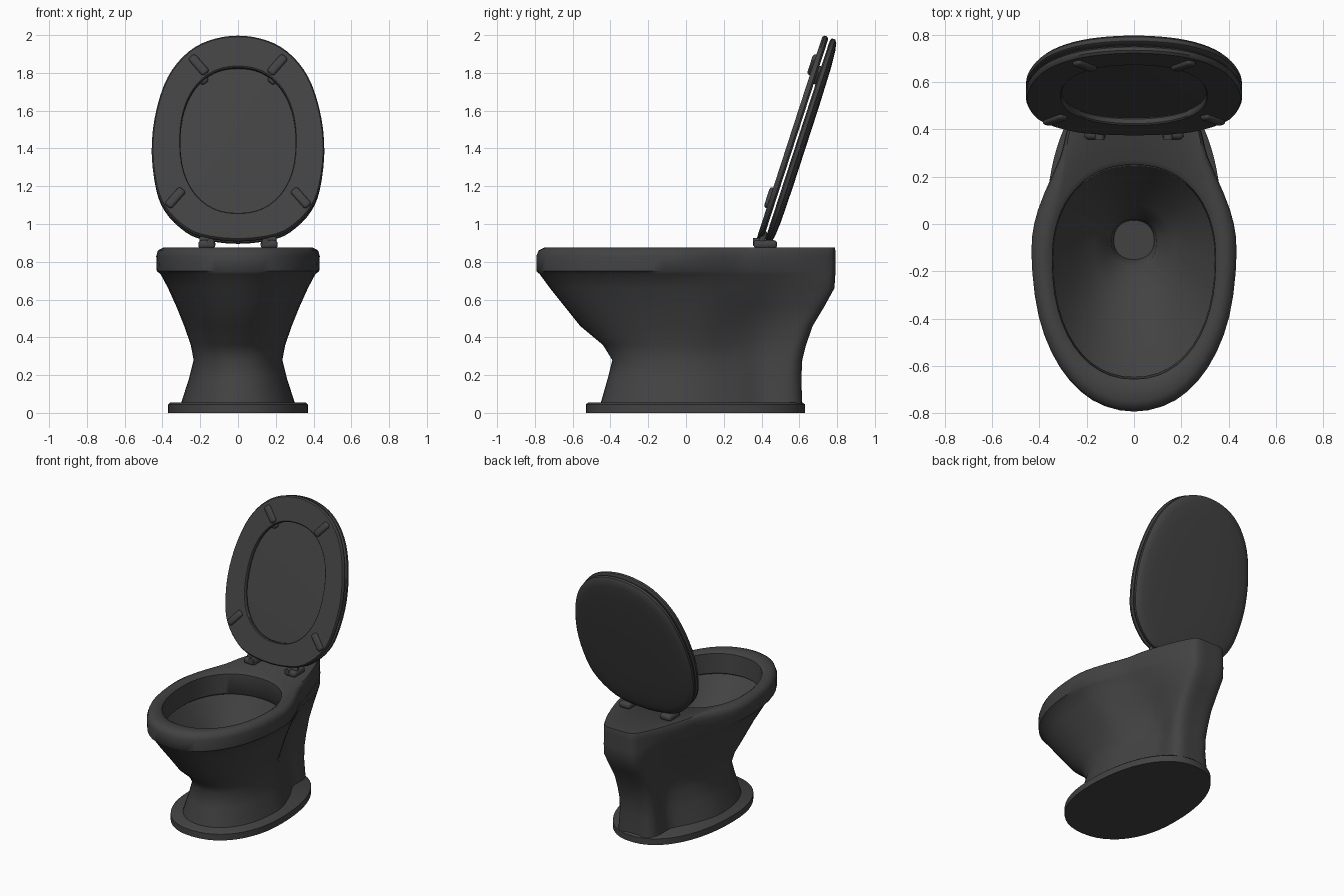
import bpy, bmesh, math
from mathutils import Matrix, Vector

cube = bpy.data.objects.get("Cube")
if cube:
    bpy.data.objects.remove(cube, do_unlink=True)

TONE = 0.055
mat = bpy.data.materials.new("charcoal_ceramic")
mat.use_nodes = True
mat.diffuse_color = (TONE, TONE, TONE, 1)
mat.node_tree.nodes["Principled BSDF"].inputs["Base Color"].default_value = (TONE, TONE, TONE, 1)

STEPS = 3  # samples between neighbouring control points


def finish(name, bm, matrix=None, angle=40):
    """Turn a bmesh into a shaded, coloured object."""
    bmesh.ops.recalc_face_normals(bm, faces=bm.faces)
    if matrix:
        bm.transform(matrix)
    mesh = bpy.data.meshes.new(name)
    bm.to_mesh(mesh)
    bm.free()
    mesh.materials.append(mat)
    obj = bpy.data.objects.new(name, mesh)
    bpy.context.collection.objects.link(obj)
    bpy.ops.object.select_all(action='DESELECT')
    obj.select_set(True)
    bpy.context.view_layer.objects.active = obj
    bpy.ops.object.shade_smooth_by_angle(angle=math.radians(angle))
    return obj


def mirror_loop(half):
    """Close a half outline that starts and ends on x = 0."""
    return half + [(-x, y) for x, y in reversed(half[1:-1])]


def smooth_loop(ctrl):
    """Catmull-Rom through half-outline control points, mirrored in x."""
    flip = lambda p: (-p[0], p[1])
    pts = [Vector(p) for p in [flip(ctrl[1])] + ctrl + [flip(ctrl[-2])]]
    half = []
    for a, b, c, d in zip(pts, pts[1:], pts[2:], pts[3:]):
        for s in range(STEPS):
            t = s / STEPS
            p = (2 * b + (c - a) * t + (2 * a - 5 * b + 4 * c - d) * t ** 2
                 + (3 * b - a - 3 * c + d) * t ** 3) / 2
            half.append((p.x, p.y))
    half.append(tuple(ctrl[-1]))
    return mirror_loop(half)


def loft(rings, closed=False):
    """Skin rings given as (outline, z); cap the ends unless closed."""
    bm = bmesh.new()
    loops = [[bm.verts.new((x, y, z)) for x, y in outline] for outline, z in rings]
    pairs = list(zip(loops, loops[1:]))
    if closed:
        pairs.append((loops[-1], loops[0]))
    else:
        bm.faces.new(loops[0])
        bm.faces.new(loops[-1])
    for lo, hi in pairs:
        for i in range(len(lo)):
            j = (i + 1) % len(lo)
            bm.faces.new((lo[i], lo[j], hi[j], hi[i]))
    return bm


def body_outline(front, mid, width, waist, rear, tail, back):
    """Rounded front, narrowing past a waist to a rounded tail at the back."""
    ctrl = [(0, front)]
    for k in range(1, 5):
        a = k * math.pi / 8
        ctrl.append((width * math.sin(a) ** 0.94,
                     mid - (mid - front) * abs(math.cos(a)) ** 0.94))
    ctrl += [(width - (width - waist) * 0.23, mid + (0.28 - mid) * 0.45),
             (waist, 0.28), (rear, 0.4), ((rear + tail) / 2 + 0.01, (0.4 + back) / 2),
             (tail + 0.012, back - 0.045), (tail * 0.75, back - 0.004), (0, back)]
    return smooth_loop(ctrl)


def oval(front, mid, width, back, power=2.2):
    """Egg-shaped outline with the same point count as body_outline."""
    half = []
    for i in range(11 * STEPS + 1):
        t = i / STEPS
        a = math.pi / 2 * (t / 4 if t < 4 else 1 + (t - 4) / 7)
        s, c = abs(math.sin(a)), math.cos(a)
        reach = (mid - front) if c > 0 else (back - mid)
        x = width * s ** (2 / power)
        y = mid - math.copysign(abs(c) ** (2 / power), c) * reach
        half.append((0 if i in (0, 11 * STEPS) else x, y))
    return mirror_loop(half)


def block(name, size, matrix, bevel):
    """Rounded box."""
    bm = bmesh.new()
    bmesh.ops.create_cube(bm, size=1)
    bm.transform(Matrix.Diagonal((*size, 1)))
    bmesh.ops.bevel(bm, geom=bm.edges[:], offset=bevel, segments=3,
                    profile=0.5, affect='EDGES')
    return finish(name, bm, matrix)


# Bowl and pedestal: outer skin, rim, then the inside down to the drain
outer = [  # z, front, middle, width, waist, rear, tail, back
    (0.04, -0.455, 0, 0.305, 0.23, 0.165, 0.135, 0.615),
    (0.18, -0.415, 0, 0.26, 0.185, 0.135, 0.125, 0.61),
    (0.28, -0.39, 0, 0.235, 0.16, 0.12, 0.125, 0.615),
    (0.36, -0.44, 0, 0.25, 0.16, 0.12, 0.125, 0.635),
    (0.46, -0.56, 0, 0.285, 0.185, 0.14, 0.125, 0.67),
    (0.56, -0.64, -0.03, 0.325, 0.225, 0.18, 0.125, 0.73),
    (0.66, -0.72, -0.08, 0.37, 0.275, 0.24, 0.13, 0.785),
    (0.735, -0.775, -0.1, 0.41, 0.3, 0.27, 0.13, 0.79),
    (0.75, -0.792, -0.12, 0.43, 0.31, 0.28, 0.13, 0.79),
    (0.83, -0.792, -0.12, 0.433, 0.313, 0.282, 0.13, 0.79),
    (0.86, -0.78, -0.12, 0.424, 0.31, 0.28, 0.13, 0.79),
    (0.875, -0.75, -0.12, 0.397, 0.295, 0.27, 0.125, 0.787),
]
inner = [  # z, front, middle, width, back
    (0.875, -0.68, -0.15, 0.365, 0.27),
    (0.86, -0.655, -0.15, 0.345, 0.25),
    (0.72, -0.645, -0.15, 0.34, 0.245),
    (0.71, -0.66, -0.15, 0.352, 0.255),
    (0.66, -0.61, -0.15, 0.32, 0.225),
    (0.56, -0.48, -0.13, 0.25, 0.16),
    (0.45, -0.32, -0.1, 0.17, 0.08),
    (0.38, -0.18, -0.07, 0.095, 0.02),
    (0.28, -0.15, -0.07, 0.085, 0.015),
]
rings = [(body_outline(*p), z) for z, *p in outer] + [(oval(*p), z) for z, *p in inner]
finish("bowl_and_pedestal", loft(rings), angle=50)

# Foot plate
foot = [(oval(-0.53 + d, -0.02, 0.37 - d, 0.63 - d), z)
        for z, d in ((0, 0), (0.045, 0), (0.055, 0.012))]
finish("foot_plate", loft(foot))

# Seat and lid share a tilted frame: local y runs up the seat, local z faces forward
LEAN = math.radians(72)
tilt = Matrix.Translation((0, 0.37, 0.91)) @ Matrix.Rotation(LEAN, 4, 'X')
UP = math.sin(LEAN)
silhouette = [(0, 2), (0.118, 1.985), (0.227, 1.94), (0.322, 1.855), (0.393, 1.735),
              (0.442, 1.56), (0.457, 1.38), (0.434, 1.2), (0.39, 1.09),
              (0.308, 1.0), (0.2, 0.94), (0, 0.915)]
seat_edge = smooth_loop([(x, (z - 0.91) / UP) for x, z in silhouette])
hole = list(reversed(oval((1.06 - 0.91) / UP, 0.55, 0.305, (1.83 - 0.91) / UP, 2.25)))
shift = len(hole) // 2 - 1
hole = hole[shift:] + hole[:shift]
hole = [(abs(x) * (1 if i < len(hole) / 2 else -1), y) for i, (x, y) in enumerate(hole)]


def grow(outline, factor, centre=0.54):
    return [(x * factor, centre + (y - centre) * factor) for x, y in outline]


seat = [(grow(seat_edge, 0.985), 0), (seat_edge, -0.01), (seat_edge, -0.024),
        (grow(seat_edge, 0.98), -0.034), (grow(hole, 1.02), -0.034),
        (hole, -0.026), (hole, -0.006), (grow(hole, 1.015), 0)]
finish("seat", loft(seat, closed=True), tilt)

lid = [(grow(seat_edge, f), z) for f, z in (
    (0.95, -0.044), (0.985, -0.046), (0.997, -0.052), (0.997, -0.07), (0.97, -0.081),
    (0.9, -0.089), (0.75, -0.095), (0.4, -0.098))]
finish("lid", loft(lid), tilt)

# Bumpers on the seat and lid, and the hinges
for side, label in ((1, "left"), (-1, "right")):
    for part, x, z, slope, depth, length in (
            ("seat_upper_bumper", 0.208, 1.842, 50, 0, 0.125),
            ("seat_lower_bumper", 0.333, 1.138, -50, 0, 0.125),
            ("lid_bumper", 0.205, 1.8, 50, -0.04, 0.11)):
        place = (tilt @ Matrix.Translation((side * x, (z - 0.91) / UP, depth))
                 @ Matrix.Rotation(side * math.radians(slope), 4, 'Z'))
        block(f"{label}_{part}", (length, 0.048, 0.034), place, 0.015)
    block(f"{label}_hinge_pad", (0.09, 0.125, 0.045),
          Matrix.Translation((side * 0.165, 0.42, 0.892)), 0.018)
    block(f"{label}_hinge_arm", (0.075, 0.09, 0.03),
          tilt @ Matrix.Translation((side * 0.165, 0.02, -0.03)), 0.01)
    # Hinge pin
    bm = bmesh.new()
    bmesh.ops.create_cone(bm, cap_ends=True, segments=12, radius1=0.02,
                          radius2=0.02, depth=0.05)
    finish(f"{label}_hinge_pin", bm, Matrix.Translation((side * 0.145, 0.38, 0.905))
           @ Matrix.Rotation(math.pi / 2, 4, 'X'))
